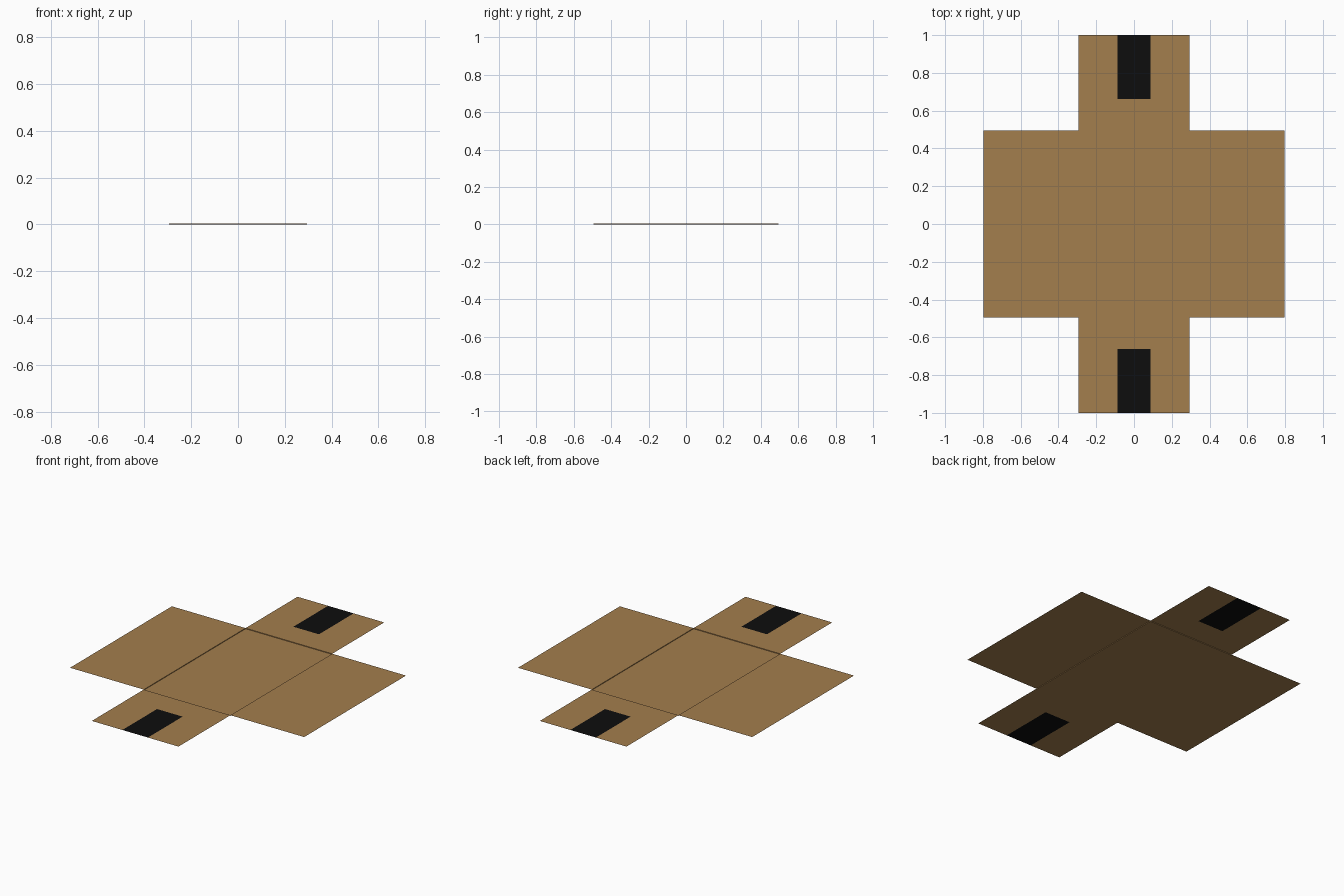
import bpy, bmesh

if "Cube" in bpy.data.objects:
    bpy.data.objects.remove(bpy.data.objects["Cube"])

W, D = 0.295, 0.495        # half size of the base panel
REACH_X, REACH_Y = 0.797, 1.0
TAPE_W, TAPE_Y = 0.087, 0.663
LIFT = 0.004               # height of the folded-out flaps


def material(name, rgb):
    m = bpy.data.materials.new(name)
    m.diffuse_color = (*rgb, 1)
    m.use_nodes = True
    m.node_tree.nodes["Principled BSDF"].inputs["Base Color"].default_value = m.diffuse_color
    return m


card = material("cardboard", (0.37, 0.21, 0.075))
black = material("black_tape", (0.004, 0.004, 0.004))


def sheet(name, outline, z, mat, rim=0):
    """Flat panel from a 2D outline, facing up, with an optional low rim."""
    bm = bmesh.new()
    vs = [bm.verts.new((x, y, z)) for x, y in outline]
    face = bm.faces.new(vs)
    face.normal_update()
    if face.normal.z < 0:
        face.normal_flip()
    if rim:
        top = [bm.verts.new((x, y, z + rim)) for x, y in outline]
        for i in range(len(vs)):
            j = (i + 1) % len(vs)
            bm.faces.new((vs[i], vs[j], top[j], top[i]))
    me = bpy.data.meshes.new(name)
    bm.to_mesh(me)
    bm.free()
    me.materials.append(mat)
    ob = bpy.data.objects.new(name, me)
    bpy.context.collection.objects.link(ob)


def rect(x0, x1, y0, y1):
    return [(x0, y0), (x1, y0), (x1, y1), (x0, y1)]


# Base panel with a very low wall
sheet("base_panel", rect(-W, W, -D, D), 0, card, LIFT)

# Side flaps
for side, s in (("left", -1), ("right", 1)):
    sheet(side + "_flap", rect(s * W, s * REACH_X, -D, D), LIFT, card)

# End flaps, notched around the tape strips
for end, s in (("front", -1), ("back", 1)):
    notch = [(-W, D), (W, D), (W, REACH_Y), (TAPE_W, REACH_Y),
             (TAPE_W, TAPE_Y), (-TAPE_W, TAPE_Y), (-TAPE_W, REACH_Y), (-W, REACH_Y)]
    sheet(end + "_flap", [(x, s * y) for x, y in notch], LIFT, card)
    sheet(end + "_tape", rect(-TAPE_W, TAPE_W, s * TAPE_Y, s * REACH_Y), LIFT, black)
